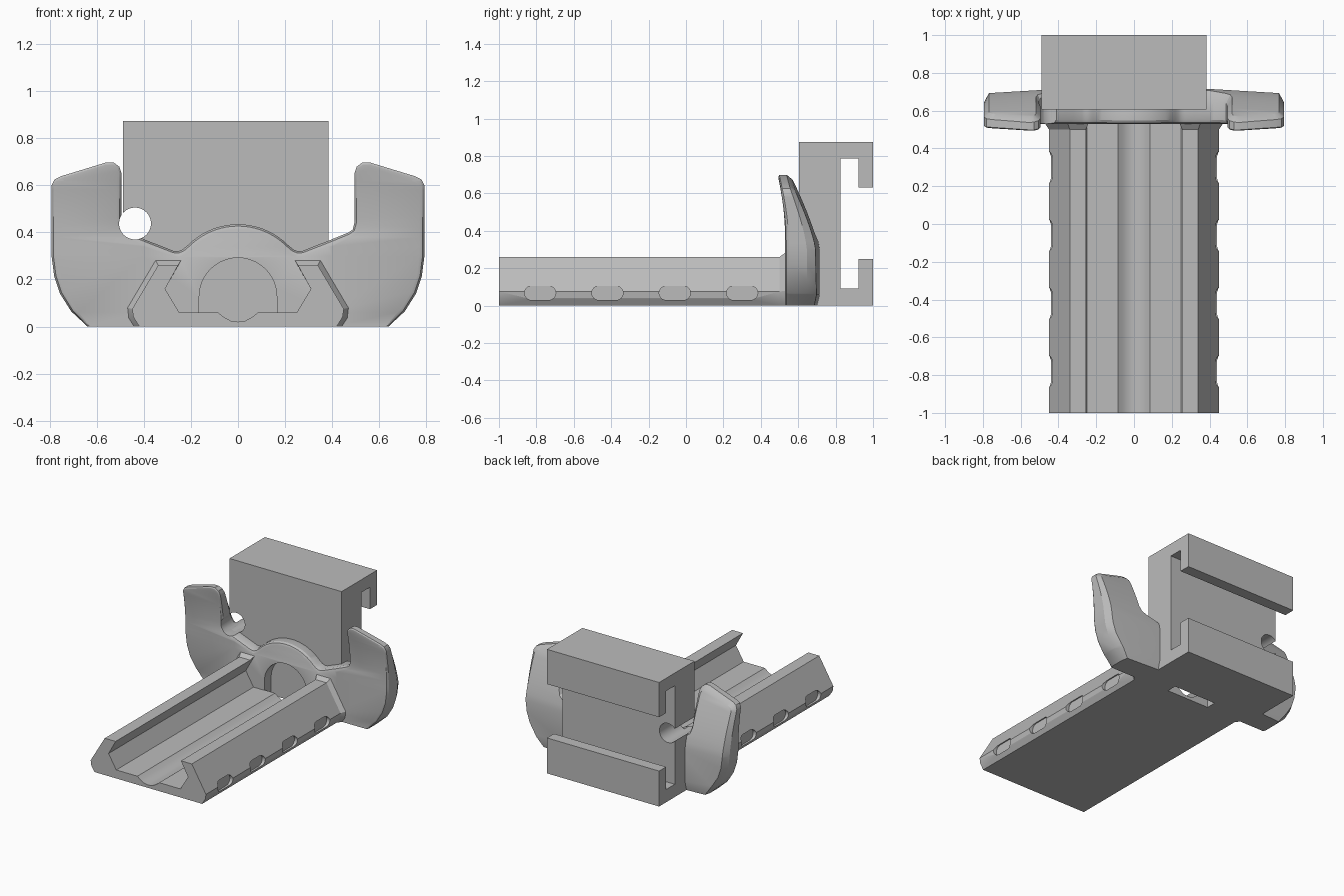
import bpy, bmesh, math
from mathutils import Vector

if "Cube" in bpy.data.objects:
    bpy.data.objects.remove(bpy.data.objects["Cube"])

grey = bpy.data.materials.new("plain grey")
grey.use_nodes = True
colour = (0.5, 0.5, 0.5, 1)
grey.diffuse_color = colour
grey.node_tree.nodes["Principled BSDF"].inputs["Base Color"].default_value = colour


def loft(name, rings, shape=None):
    """Closed solid through matching rings of points, optionally reshaped."""
    bm = bmesh.new()
    loops = [[bm.verts.new(p) for p in ring] for ring in rings]
    n = len(loops[0])
    for a, b in zip(loops, loops[1:]):
        for i in range(n):
            j = (i + 1) % n
            bm.faces.new((a[i], a[j], b[j], b[i]))
    bm.faces.new(loops[0])
    bm.faces.new(loops[-1])
    if shape:
        shape(bm)
    bmesh.ops.recalc_face_normals(bm, faces=bm.faces[:])
    mesh = bpy.data.meshes.new(name)
    bm.to_mesh(mesh)
    bm.free()
    mesh.materials.append(grey)
    obj = bpy.data.objects.new(name, mesh)
    bpy.context.collection.objects.link(obj)
    return obj


def along_y(outline, y):
    return [(x, y, z) for x, z in outline]


def along_x(outline, x):
    return [(x, y, z) for y, z in outline]


def mirrored(half):
    """Half outline starting on the centre line, completed to both sides."""
    return [(-x, z) for x, z in half[:0:-1]] + half


def arc(cx, cz, r, start, end, steps):
    angles = [math.radians(start + (end - start) * i / steps) for i in range(steps + 1)]
    return [(cx + r * math.cos(a), cz + r * math.sin(a)) for a in angles]


def activate(obj):
    bpy.ops.object.select_all(action='DESELECT')
    obj.select_set(True)
    bpy.context.view_layer.objects.active = obj


def cut(obj, cutter):
    mod = obj.modifiers.new("cut", 'BOOLEAN')
    mod.operation = 'DIFFERENCE'
    mod.solver = 'EXACT'
    mod.object = cutter
    activate(obj)
    bpy.ops.object.modifier_apply(modifier=mod.name)


# Clamp block with a T-slot along its back
block_profile = [(0.605, 0), (1, 0), (1, 0.25), (0.922, 0.25), (0.922, 0.09),
                 (0.825, 0.09), (0.825, 0.785), (0.922, 0.785), (0.922, 0.63),
                 (1, 0.63), (1, 0.875), (0.605, 0.875)]
block = loft("slotted_block", [along_x(block_profile, x) for x in (-0.49, 0.385)])

# Tray with undercut rails, flaring into a collar at the plate
inner = [(0, 0.02), (0.03, 0.024), (0.06, 0.04), (0.085, 0.06), (0.25, 0.06), (0.31, 0.16)]
rail = [(0.255, 0.26), (0.34, 0.26), (0.45, 0.075), (0.445, 0.04), (0.42, 0)]
collar = [(0.24, 0.285), (0.352, 0.285), (0.473, 0.08), (0.468, 0.035), (0.445, 0)]
tray_outline = mirrored(inner + rail)
tray = loft("rail_tray", [along_y(tray_outline, -1), along_y(tray_outline, 0.5),
                          along_y(mirrored(inner + collar), 0.535)])

# Winged plate: a flat bevelled slab that is then bent backwards
wing_half = arc(0, 0.135, 0.3, 90, 45, 9) + [
    (0.235, 0.328), (0.255, 0.32), (0.275, 0.322), (0.385, 0.365), (0.47, 0.4),
    (0.488, 0.413), (0.495, 0.44), (0.495, 0.65), (0.505, 0.68), (0.53, 0.698),
    (0.56, 0.698), (0.75, 0.64), (0.78, 0.625), (0.793, 0.6), (0.793, 0.3),
    (0.782, 0.215), (0.757, 0.14), (0.71, 0.065), (0.64, 0)]
wing_outline = mirrored(wing_half)


def inset(outline, width):
    pts = [Vector(p) for p in outline]
    result = []
    for i, p in enumerate(pts):
        d1 = (p - pts[i - 1]).normalized()
        d2 = (pts[(i + 1) % len(pts)] - p).normalized()
        n1, n2 = Vector((d1.y, -d1.x)), Vector((d2.y, -d2.x))
        q = p + (n1 + n2) * width / (1 + n1.dot(n2))
        result.append((q.x, q.y if p.y > 0 else 0))
    return result


def bend(bm):
    planes = [((0, 0, 0.06), (0, 0, 1))]
    planes += [((0, 0, 0.3 + 0.04 * i), (0, 0, 1)) for i in range(10)]
    planes += [((s * 0.4, 0, 0), (1, 0, 0)) for s in (-1, 1)]
    for co, no in planes:
        geom = bm.verts[:] + bm.edges[:] + bm.faces[:]
        bmesh.ops.bisect_plane(bm, geom=geom, dist=1e-5, plane_co=co, plane_no=no)
    for v in bm.verts:
        x, t, z = v.co
        front = 0.53 - 0.33 * max(0, z - 0.35) ** 2
        back = 0.715 - 0.15 * (max(0, z - 0.3) / 0.4) ** 1.3
        back -= 0.25 * max(0, 0.06 - z) + 0.06 * max(0, abs(x) - 0.4)
        v.co.y = front + t * (back - front)


bevel_steps = [(0, 0.022), (0.04, 0.008), (0.13, 0), (0.72, 0), (1, 0.025)]
plate = loft("winged_plate",
             [along_y(inset(wing_outline, w), t) for t, w in bevel_steps], bend)

# Arched window in the plate, open at the underside
arch = [(-0.165, -0.1), (0.165, -0.1)] + arc(0, 0.127, 0.165, 0, 180, 24)
window = loft("window_cutter", [along_y(arch, y) for y in (0.4, 0.8)])
cut(plate, window)

# Round hole through plate and block
circle = arc(-0.438, 0.438, 0.068, 0, 360, 32)[:-1]
hole = loft("hole_cutter", [along_y(circle, y) for y in (0.4, 1.1)])
cut(plate, hole)
cut(block, hole)
cutters = [window, hole]

# Stadium notches along both sides of the tray
for i in range(4):
    y = -0.78 + 0.36 * i
    stadium = arc(y + 0.046, 0.067, 0.038, -90, 90, 8) + arc(y - 0.046, 0.067, 0.038, 90, 270, 8)
    for side in (-1, 1):
        notch = loft("notch_cutter", [along_x(stadium, side * x) for x in (0.424, 0.6)])
        cut(tray, notch)
        cutters.append(notch)

for c in cutters:
    bpy.data.objects.remove(c)

for obj in (block, tray, plate):
    activate(obj)
    bpy.ops.object.shade_smooth_by_angle(angle=math.radians(28))
